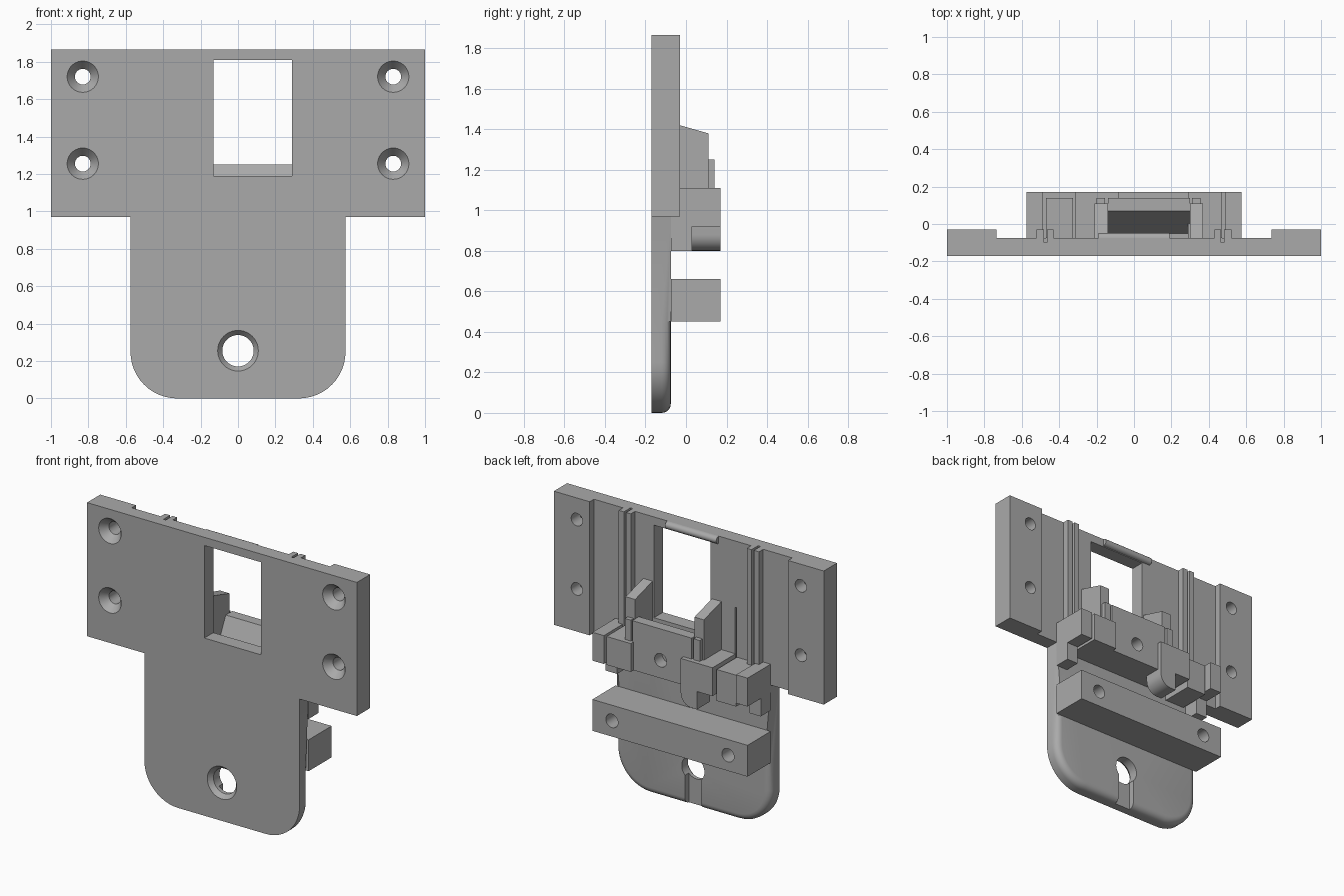
import bpy, bmesh, math
from mathutils import Matrix

if "Cube" in bpy.data.objects:
    bpy.data.objects.remove(bpy.data.objects["Cube"])

grey = bpy.data.materials.new("mid grey")
grey.diffuse_color = (0.40, 0.40, 0.40, 1)
grey.use_nodes = True
grey.node_tree.nodes["Principled BSDF"].inputs["Base Color"].default_value = grey.diffuse_color
BACK, TIP = -0.075, 0.17      # plate back surface, rear end of the mounts


def finish(bm, name, helper=False):
    bmesh.ops.recalc_face_normals(bm, faces=bm.faces)
    me = bpy.data.meshes.new(name)
    bm.to_mesh(me)
    bm.free()
    me.materials.append(grey)
    ob = bpy.data.objects.new(name, me)
    bpy.context.collection.objects.link(ob)
    ob.hide_render = helper
    return ob


def prism(name, pts, axis, a, b, helper=False):
    """Extrude a 2D profile: axis 'y' takes (x, z), axis 'x' takes (y, z)."""
    bm = bmesh.new()
    place = (lambda p, t: (p[0], t, p[1])) if axis == 'y' else (lambda p, t: (t, p[0], p[1]))
    f = bm.faces.new([bm.verts.new(place(p, a)) for p in pts])
    r = bmesh.ops.extrude_face_region(bm, geom=[f])
    vec = (0, b - a, 0) if axis == 'y' else (b - a, 0, 0)
    bmesh.ops.translate(bm, verts=[v for v in r['geom'] if isinstance(v, bmesh.types.BMVert)], vec=vec)
    return finish(bm, name, helper)


def box(name, x0, x1, y0, y1, z0, z1, helper=False):
    x0, x1 = sorted((x0, x1))
    return prism(name, [(x0, z0), (x1, z0), (x1, z1), (x0, z1)], 'y', y0, y1, helper)


def cone(name, x, z, y0, y1, r0, r1):
    bm = bmesh.new()
    m = Matrix.Translation((x, (y0 + y1) / 2, z)) @ Matrix.Rotation(-math.pi / 2, 4, 'X')
    bmesh.ops.create_cone(bm, cap_ends=True, segments=40, radius1=r0, radius2=r1,
                          depth=y1 - y0, matrix=m)
    return finish(bm, name, True)


def cut(ob, cutters):
    for c in cutters:
        m = ob.modifiers.new("cut", 'BOOLEAN')
        m.operation, m.solver, m.object = 'DIFFERENCE', 'EXACT', c
    bpy.context.view_layer.objects.active = ob
    for o in bpy.context.selected_objects:
        o.select_set(False)
    ob.select_set(True)
    for m in list(ob.modifiers):
        bpy.ops.object.modifier_apply(modifier=m.name)
    for c in cutters:
        bpy.data.objects.remove(c)
    bpy.ops.object.shade_smooth_by_angle(angle=math.radians(30))


# T-shaped plate with rounded lower corners
W, R = 0.575, 0.25
half = [(W - R + R * math.sin(t), R - R * math.cos(t))
        for t in (i * math.pi / 24 for i in range(13))]
half += [(W, 0.45), (W, 0.97), (1, 0.97), (1, 1.865)]
plate = prism("plate", half + [(-x, z) for x, z in reversed(half)], 'y', -0.17, BACK)

# soft rear edge around the tongue
bm = bmesh.new()
bm.from_mesh(plate.data)
rim = [e for e in bm.edges if all(abs(v.co.y - BACK) < 1e-4 and v.co.z < 0.46 for v in e.verts)]
bmesh.ops.bevel(bm, geom=rim, offset=0.045, segments=5, profile=0.5, affect='EDGES')
bm.to_mesh(plate.data)
bm.free()

# window, keyhole and thin slots in the plate
cutters = [box("window", -0.13, 0.29, -0.3, 0.2, 1.19, 1.81, True),
           cone("tongue_hole", 0, 0.255, -0.3, 0.1, 0.084, 0.084),
           cone("tongue_sink", 0, 0.255, -0.18, -0.14, 0.117, 0.084),
           prism("keyway", [(-0.06, -0.1), (0.06, -0.1), (0.06, 0.25), (-0.06, 0.25)],
                 'y', -0.115, 0.0, True)]
for s in (-1, 1):
    cutters.append(box("rail_slot", s * 0.465, s * 0.482, -0.10, 0, 1.0, 1.9, True))
    cutters.append(box("short_slot", s * 0.31, s * 0.322, -0.10, 0, 1.0, 1.42, True))


def screw_cutters(s):
    out = []
    for z in (1.255, 1.72):
        out += [cone("screw_hole", s * 0.83, z, -0.3, 0.1, 0.042, 0.042),
                cone("screw_sink", s * 0.83, z, -0.18, -0.12, 0.092, 0.042)]
    return out


cut(plate, cutters + screw_cutters(-1) + screw_cutters(1))

for s in (-1, 1):
    # thick side strips with screw holes
    strip = box("side_strip", s * 0.735, s * 1.0, BACK, -0.03, 0.97, 1.865)
    cut(strip, screw_cutters(s))
    # twin guide rails
    box("guide_rail", s * 0.43, s * 0.465, BACK - 0.005, -0.03, 1.05, 1.865)
    box("guide_rail", s * 0.482, s * 0.52, BACK - 0.005, -0.03, 1.05, 1.865)
    # L-shaped outer mount
    prism("outer_mount", [(BACK, 0.8), (0.03, 0.8), (0.03, 0.92), (TIP, 0.92),
                          (TIP, 1.11), (BACK, 1.11)], 'x', s * 0.49, s * W)

# middle mounts, the one on the left sitting lower
box("middle_mount", 0.29, 0.47, BACK, TIP, 0.92, 1.11)
box("middle_mount", -0.47, -0.325, BACK, 0.14, 0.88, 1.09)

# hook with a rounded lower corner
r = 0.08
arc = [(-0.08 - r + r * math.cos(t), 0.8 + r - r * math.sin(t))
       for t in (i * math.pi / 16 for i in range(9))]
hook = prism("hook", [(-0.08, 1.11)] + arc + [(-0.2, 0.8), (-0.2, 0.92), (-0.315, 0.92),
                                            (-0.315, 1.11)], 'y', 0.03, TIP)
cut(hook, [])
box("hook_root", -0.315, -0.14, BACK, 0.05, 0.92, 1.11)

# centre block: ramp rising behind the window up to an upright panel
panel = prism("centre_panel", [(BACK, 0.92), (0.14, 0.92), (0.14, 1.25), (0.07, 1.25),
                               (-0.05, 1.0), (BACK, 1.0)], 'x', -0.14, 0.30)
cut(panel, [cone("panel_hole", 0.09, 1.04, 0.06, 0.3, 0.045, 0.045)])

# sloped ears beside the window
for x in (-0.21, 0.30):
    prism("ear", [(BACK, 1.0), (0.11, 1.0), (0.11, 1.38), (-0.03, 1.42), (BACK, 1.432)],
          'x', x, x + 0.07)
    box("ear_step", x + 0.01, x + 0.055, 0.10, 0.14, 1.05, 1.25)

# rounded lip above the window
lip = [(BACK + 0.027 * math.sin(t), 1.84 + 0.025 * math.cos(t))
       for t in (i * math.pi / 10 for i in range(11))]
cut(prism("top_lip", lip, 'x', -0.19, 0.19), [])

# lower cross bar with two bolt holes
bar = box("cross_bar", -W, W, BACK, TIP, 0.45, 0.66)
cut(bar, [cone("bolt_hole", s * 0.43, 0.555, -0.02, 0.3, 0.045, 0.045) for s in (-1, 1)])
